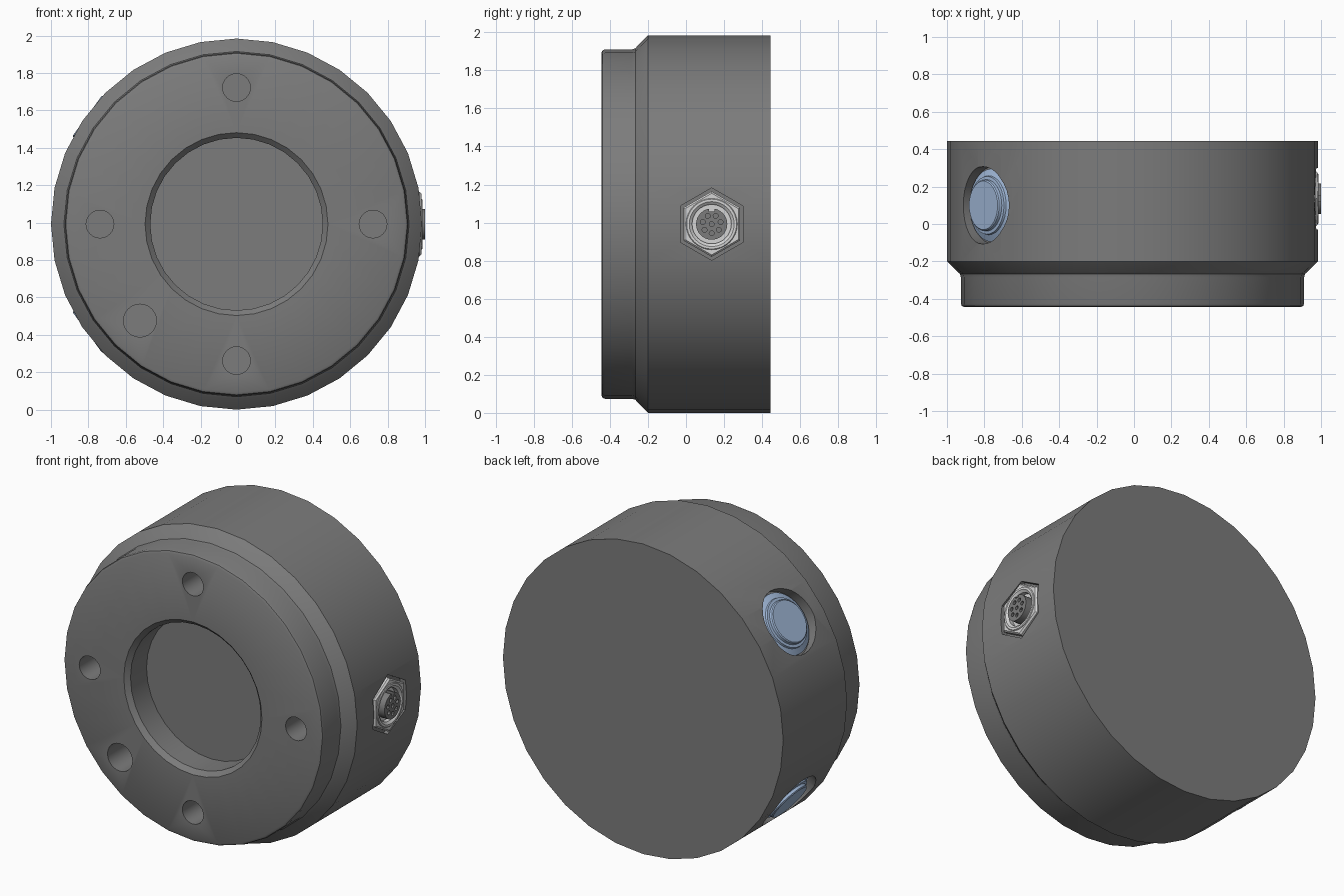
import bpy, bmesh, math
from mathutils import Matrix, Vector

cube = bpy.data.objects.get("Cube")
if cube:
    bpy.data.objects.remove(cube, do_unlink=True)

CENTRE = Vector((-0.008, 0, 0.992))


def material(name, rgb):
    m = bpy.data.materials.new(name)
    m.use_nodes = True
    m.diffuse_color = (*rgb, 1)
    m.node_tree.nodes["Principled BSDF"].inputs["Base Color"].default_value = (*rgb, 1)
    return m


grey = material("housing grey", (0.2, 0.2, 0.2))
silver = material("light metal", (0.66, 0.66, 0.66))
blue = material("pale blue", (0.36, 0.49, 0.70))


def turned(name, profile, frame, mat, sides=32):
    """Turn (radius, height) points round the local z axis, capped at both ends."""
    bm = bmesh.new()
    rings = []
    for r, h in profile:
        angles = [math.tau * i / sides for i in range(sides)]
        rings.append([bm.verts.new((r * math.cos(a), r * math.sin(a), h)) for a in angles])
    for low, high in zip(rings, rings[1:]):
        for i in range(sides):
            j = (i + 1) % sides
            bm.faces.new((low[i], low[j], high[j], high[i]))
    bm.faces.new(rings[0])
    bm.faces.new(rings[-1])
    bm.transform(frame)
    bmesh.ops.recalc_face_normals(bm, faces=bm.faces)
    mesh = bpy.data.meshes.new(name)
    bm.to_mesh(mesh)
    bm.free()
    mesh.materials.append(mat)
    ob = bpy.data.objects.new(name, mesh)
    bpy.context.collection.objects.link(ob)
    return ob


def rod(r, low, high, frame, sides=24):
    return turned("cutter", [(r, low), (r, high)], frame, grey, sides)


def select(ob):
    bpy.ops.object.select_all(action='DESELECT')
    ob.select_set(True)
    bpy.context.view_layer.objects.active = ob


def cut(ob, cutters):
    select(ob)
    for c in cutters:
        mod = ob.modifiers.new("cut", 'BOOLEAN')
        mod.operation, mod.solver, mod.object = 'DIFFERENCE', 'EXACT', c
        bpy.ops.object.modifier_apply(modifier=mod.name)
        bpy.data.objects.remove(c, do_unlink=True)
    mat = ob.data.materials[0]
    ob.data.materials.clear()
    ob.data.materials.append(mat)


def smooth(ob):
    select(ob)
    bpy.ops.object.shade_smooth_by_angle(angle=math.radians(30))


def radial(degrees, y):
    """Frame whose z axis points outward from the housing axis."""
    a = math.radians(degrees)
    out = Vector((math.cos(a), 0, math.sin(a)))
    tangent = Vector((-math.sin(a), 0, math.cos(a)))
    m = Matrix((tangent, out.cross(tangent), out)).transposed().to_4x4()
    m.translation = CENTRE + Vector((0, y, 0))
    return m


# Housing: stepped drum with a chamfered round recess in the front
front = Matrix.Translation(CENTRE) @ Matrix.Rotation(math.pi / 2, 4, 'X')
housing = turned("housing", [
    (0.992, -0.445), (0.992, 0.2), (0.936, 0.256), (0.923, 0.266), (0.918, 0.285),
    (0.918, 0.425), (0.913, 0.438), (0.9, 0.445),
    (0.489, 0.445), (0.461, 0.417), (0.461, 0.255)], front, grey)

# Front mounting holes, then side pockets for the socket and the buttons
cutters = []
for angle, r in ((0, 0.074), (90, 0.074), (180, 0.074), (270, 0.074), (225, 0.088)):
    a = math.radians(angle)
    place = front @ Matrix.Translation((0.73 * math.cos(a), 0.73 * math.sin(a), 0))
    cutters.append(rod(r, 0.2, 0.6, place))
socket = radial(0, 0.135)
buttons = {"upper": radial(144, 0.1), "lower": radial(216, 0.1)}
cutters.append(rod(0.19, 0.945, 1.1, socket, 6))
cutters += [rod(0.207, 0.92, 1.1, f, 32) for f in buttons.values()]
cut(housing, cutters)
smooth(housing)

# Buttons: wide flange, step and raised cap
for side, frame in buttons.items():
    smooth(turned(side + "_button", [
        (0.195, 0.91), (0.195, 0.935), (0.158, 0.95), (0.155, 0.962),
        (0.138, 0.964), (0.136, 0.98), (0.13, 0.986)], frame, blue))

# Socket: hexagonal nut with a round collar inside
nut = turned("socket_nut", [(0.172, 0.94), (0.172, 0.978), (0.162, 0.988)], socket, silver, 6)
cut(nut, [rod(0.112, 0.9, 1.1, socket, 32)])
smooth(nut)
smooth(turned("socket_collar", [
    (0.135, 0.942), (0.135, 0.99), (0.131, 0.994), (0.118, 0.994),
    (0.103, 0.982), (0.103, 0.955)], socket, silver))

# Socket insert with a key slot and a ring of contact holes
insert = turned("socket_insert", [(0.082, 0.95), (0.082, 1.008)], socket, grey)
holes = [rod(0.013, 0.985, 1.1, socket, 12)]
for i in range(7):
    turn = Matrix.Rotation(math.pi + math.tau * i / 7, 4, 'Z')
    spot = socket @ turn @ Matrix.Translation((0.048, 0, 0))
    holes.append(rod(0.013, 0.985, 1.1, spot, 12))
slot = socket @ Matrix.Translation((0.08, 0, 0)) @ Matrix.Rotation(math.pi / 4, 4, 'Z')
holes.append(rod(0.02, 0.9, 1.1, slot, 4))
cut(insert, holes)
smooth(insert)
